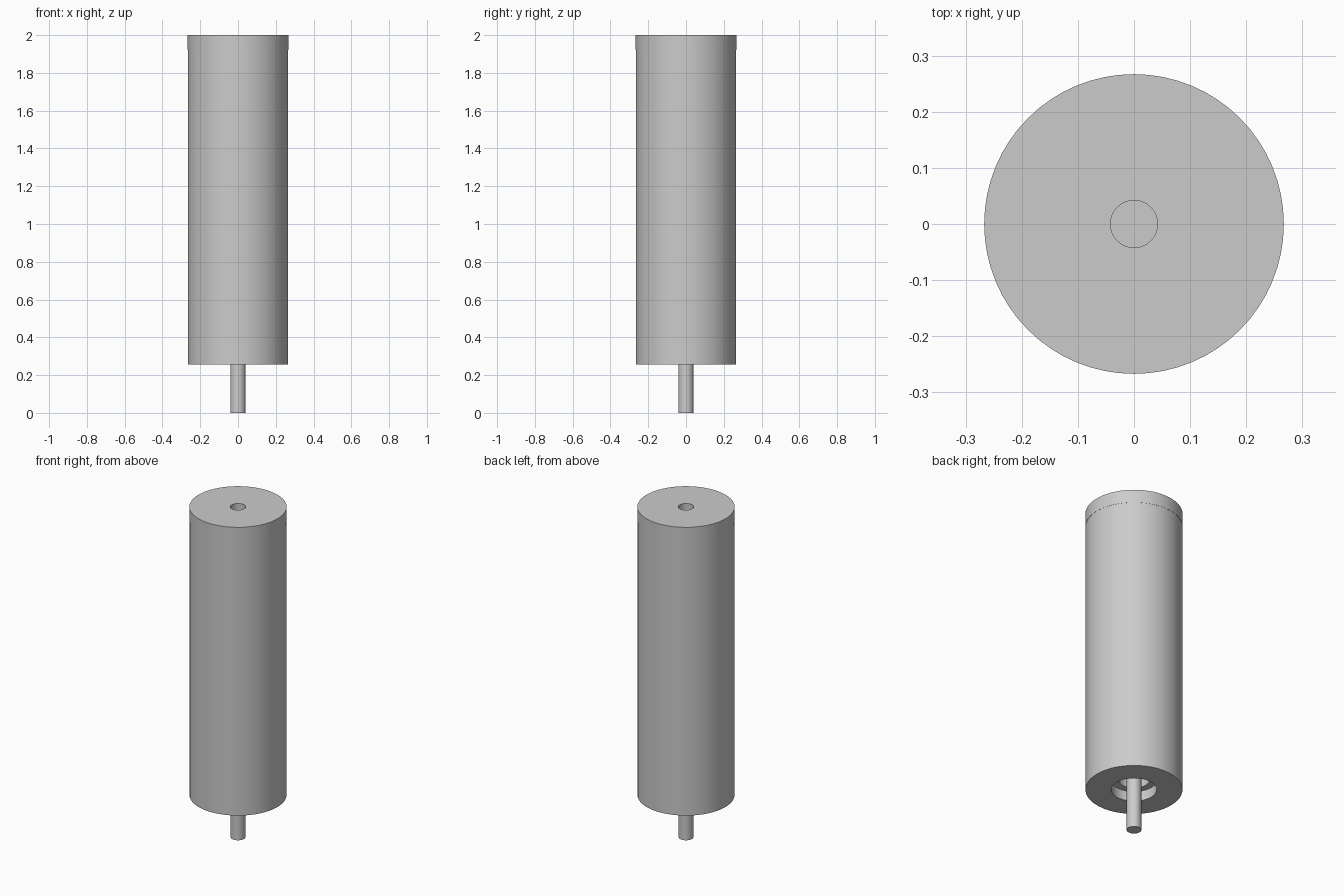
import bpy
import bmesh
import math

SEGMENTS = 64

cube = bpy.data.objects.get("Cube")
if cube:
    bpy.data.objects.remove(cube, do_unlink=True)

# Single grey material
grey = bpy.data.materials.new("plain grey")
grey.use_nodes = True
colour = (0.6, 0.6, 0.6, 1.0)
grey.diffuse_color = colour
grey.node_tree.nodes["Principled BSDF"].inputs["Base Color"].default_value = colour


def lathe(name, profile, closed=False):
    """Revolve (radius, height) points about the z axis."""
    bm = bmesh.new()
    verts = [bm.verts.new((r, 0, z)) for r, z in profile]
    edges = [bm.edges.new(pair) for pair in zip(verts, verts[1:])]
    if closed:
        edges.append(bm.edges.new((verts[-1], verts[0])))
    bmesh.ops.spin(bm, geom=verts + edges, cent=(0, 0, 0), axis=(0, 0, 1),
                   angle=math.tau, steps=SEGMENTS, use_duplicate=False)
    bmesh.ops.remove_doubles(bm, verts=bm.verts, dist=1e-5)
    bmesh.ops.recalc_face_normals(bm, faces=bm.faces)
    mesh = bpy.data.meshes.new(name)
    bm.to_mesh(mesh)
    bm.free()
    mesh.materials.append(grey)
    obj = bpy.data.objects.new(name, mesh)
    bpy.context.collection.objects.link(obj)
    bpy.ops.object.select_all(action="DESELECT")
    obj.select_set(True)
    bpy.context.view_layer.objects.active = obj
    bpy.ops.object.shade_smooth_by_angle(angle=math.radians(30))
    return obj


# Long roller with a stepped recess in its underside
lathe("roller_body", [
    (0, 1.92), (0.266, 1.92), (0.266, 0.255),
    (0.125, 0.255), (0.125, 0.315),
    (0.085, 0.315), (0.085, 0.40), (0, 0.40),
])

# End cap with a central hole
lathe("top_cap", [(0.042, 1.92), (0.267, 1.92), (0.267, 2.0), (0.042, 2.0)], closed=True)

# Thin shaft seated in the recess
lathe("shaft", [(0, 0), (0.04, 0), (0.04, 0.42), (0, 0.42)])
